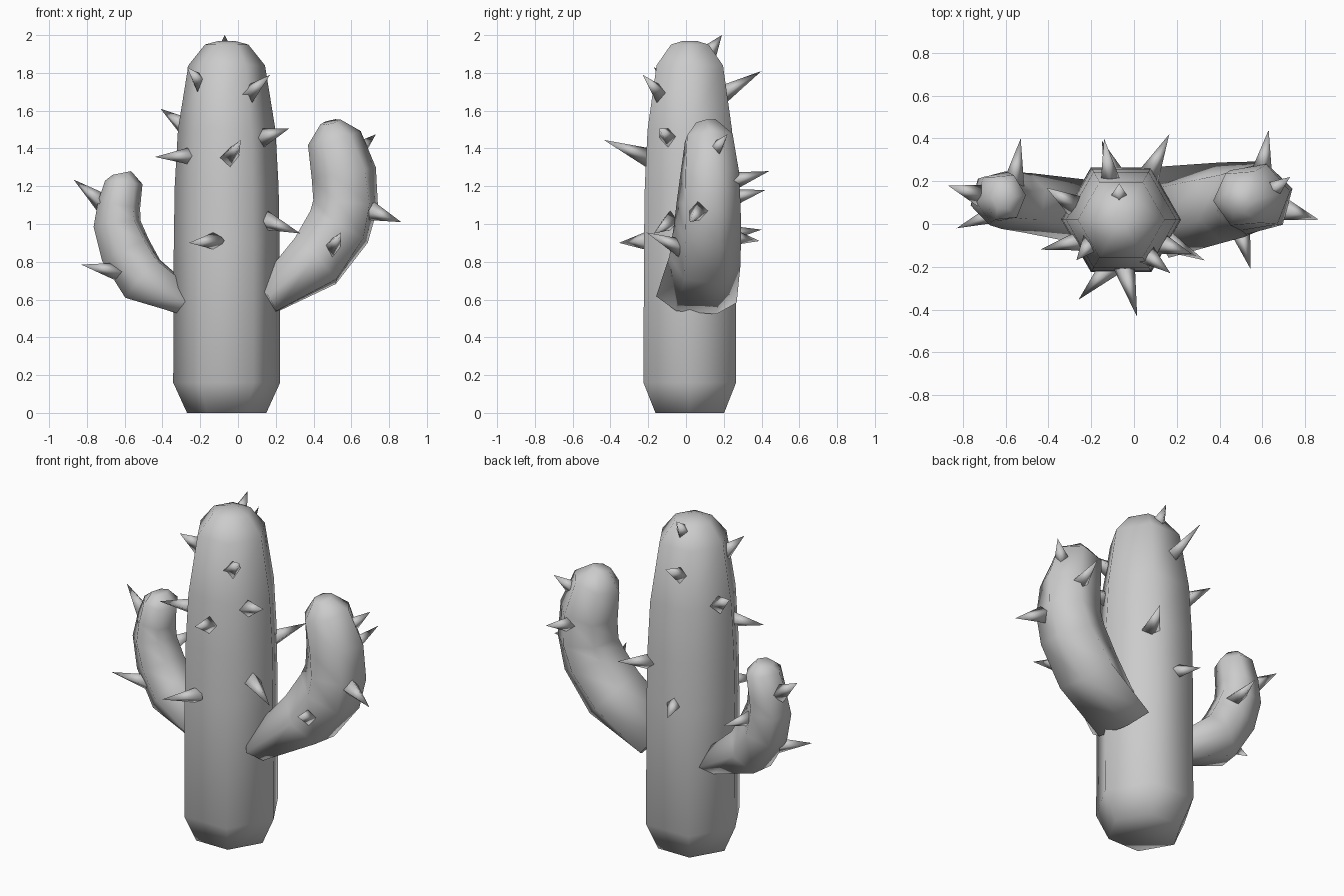
import bpy, bmesh, math
from mathutils import Vector

if "Cube" in bpy.data.objects:
    bpy.data.objects.remove(bpy.data.objects["Cube"])


def finish(name, bm):
    bmesh.ops.recalc_face_normals(bm, faces=bm.faces)
    me = bpy.data.meshes.new(name)
    bm.to_mesh(me)
    bm.free()
    for p in me.polygons:
        p.use_smooth = True
    ob = bpy.data.objects.new(name, me)
    bpy.context.collection.objects.link(ob)
    return ob


def loft(name, rings):
    """Skin six-sided rings of points and cap both ends."""
    bm = bmesh.new()
    loops = [[bm.verts.new(p) for p in ring] for ring in rings]
    for a, b in zip(loops, loops[1:]):
        for i in range(6):
            j = (i + 1) % 6
            bm.faces.new((a[i], a[j], b[j], b[i]))
    bm.faces.new(loops[0])
    bm.faces.new(loops[-1])
    return finish(name, bm)


def hexagon(c, u, v, start=0.0):
    c = Vector(c)
    return [c + u * math.cos(start + i * math.pi / 3) + v * math.sin(start + i * math.pi / 3)
            for i in range(6)]


# Trunk: hexagonal column with rounded ends
profile = [(0, .21), (.16, .283), (.9, .28), (1.2, .275), (1.5, .258), (1.84, .203), (1.95, .115), (1.97, .04)]
loft("trunk", [hexagon((-.06, .02, z), Vector((r, 0, 0)), Vector((0, r, 0))) for z, r in profile])


# Arms: x, y, z, radius across the bend, radius along y
def arm(name, path):
    pts = [Vector(p[:3]) for p in path]
    rings = []
    n = len(path) - 1
    for i, p in enumerate(path):
        t = (pts[min(i + 1, n)] - pts[max(i - 1, 0)]).normalized()
        side = Vector((0, 1, 0))
        across = side.cross(t).normalized()
        side = t.cross(across)
        twist = math.radians(30) * i / n
        rings.append(hexagon(pts[i], side * p[4], across * p[3], twist))
    loft(name, rings)


arm("right_arm", [
    (.14, .055, .60, .10, .215), (.41, .10, .805, .18, .19), (.535, .115, .985, .185, .18),
    (.57, .12, 1.11, .178, .175), (.56, .125, 1.27, .175, .165),
    (.51, .12, 1.455, .145, .14), (.49, .105, 1.54, .055, .06)])
arm("left_arm", [
    (-.25, .06, .575, .08, .15), (-.505, .10, .71, .15, .14), (-.595, .11, .86, .145, .135),
    (-.64, .12, 1.0, .13, .13), (-.63, .125, 1.1, .115, .125),
    (-.605, .125, 1.22, .10, .115), (-.615, .125, 1.27, .05, .06)])


# Spines: four-sided pyramids from a root on the skin to a tip
def spine(name, root, tip):
    root, tip = Vector(root), Vector(tip)
    d = (tip - root).normalized()
    root = root - d * .03
    q = d.to_track_quat('Z', 'Y')
    bm = bmesh.new()
    base = [bm.verts.new(root + q @ Vector((.052 * math.cos(a), .052 * math.sin(a), 0)))
            for a in (i * math.pi / 2 for i in range(4))]
    top = bm.verts.new(tip)
    for i in range(4):
        bm.faces.new((base[i], base[(i + 1) % 4], top))
    bm.faces.new(base)
    finish(name, bm)


trunk_spines = [
    ((-.07, .13, 1.92), (-.07, .19, 2.0)), ((-.11, .20, 1.69), (-.14, .40, 1.81)),
    ((.07, -.15, 1.70), (.17, -.23, 1.79)), ((-.21, -.10, 1.76), (-.27, -.17, 1.83)),
    ((-.30, .10, 1.53), (-.41, .17, 1.61)), ((.15, -.10, 1.465), (.27, -.14, 1.505)),
    ((-.26, -.08, 1.36), (-.44, -.12, 1.355)), ((-.04, -.22, 1.36), (.015, -.435, 1.445)),
    ((.17, -.09, 1.01), (.33, -.17, .95)), ((-.13, -.22, .91), (-.26, -.355, .90)),
    ((.08, .25, 1.14), (.165, .42, 1.18)), ((-.10, .25, .93), (-.15, .39, .91))]
arm_spines = [
    ((-.74, .14, 1.13), (-.87, .18, 1.235)), ((-.65, .05, .75), (-.83, -.02, .785)),
    ((-.56, .21, .95), (-.53, .40, .97)), ((.60, .26, 1.23), (.63, .44, 1.28)),
    ((.65, .16, 1.40), (.73, .22, 1.475)), ((.73, .06, 1.06), (.865, .02, 1.01)),
    ((.50, -.04, .88), (.545, -.21, .955))]
for group, spines in (("trunk_spine", trunk_spines), ("arm_spine", arm_spines)):
    for i, (root, tip) in enumerate(spines):
        spine(f"{group}_{i + 1}", root, tip)
